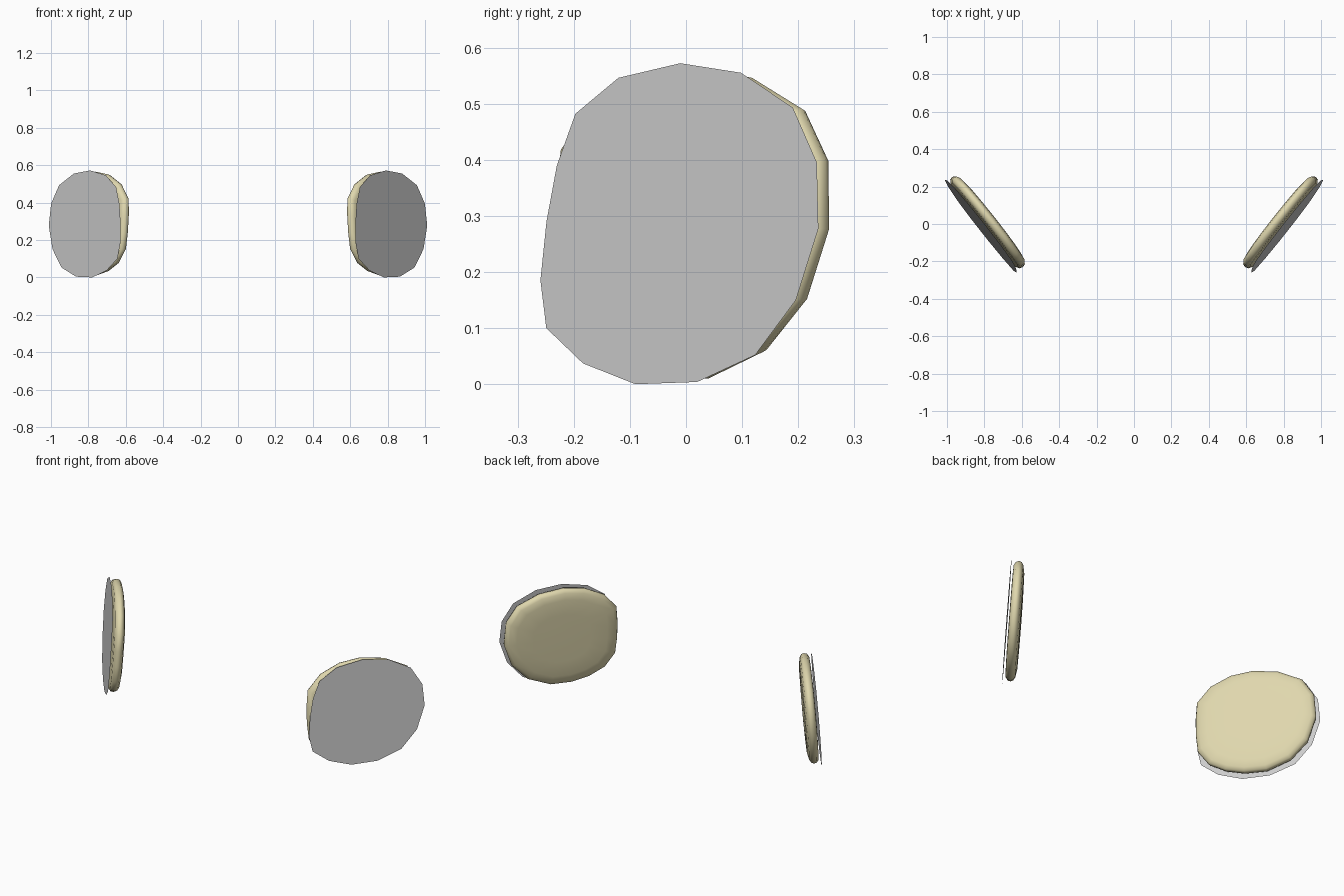
import bpy, bmesh
from mathutils import Vector

if "Cube" in bpy.data.objects:
    bpy.data.objects.remove(bpy.data.objects["Cube"])

# Local frame of the right-hand unit: U along the plate, N outward
U = Vector((0.62, 0.785, 0))
N = Vector((0.785, -0.62, 0))
ZC = 0.285

PLATE = [(.482, .572), (.621, .555), (.742, .493), (.802, .395), (.812, .277),
         (.768, .15), (.681, .052), (.552, .004), (.412, 0), (.291, .037),
         (.204, .1), (.186, .185), (.194, .29), (.212, .39), (.249, .482), (.343, .546)]
PAD = [(.482, .565), (.615, .546), (.733, .49), (.791, .4), (.80, .277), (.756, .15),
       (.668, .058), (.545, .01), (.43, .01), (.335, .032), (.252, .075), (.197, .15),
       (.188, .24), (.188, .33), (.196, .42), (.265, .5), (.37, .55)]


def place(u, z, depth, side):
    p = U * u + N * (.647 - depth - .07 * (z - ZC))
    return (p.x * side, p.y, z)


def make(name, outline, rings, side, mat=None, closed=True):
    # Stack scaled copies of the outline through the thickness
    bm = bmesh.new()
    loops = []
    for depth, s in rings:
        loops.append([bm.verts.new(place(.5 + (u - .5) * s, ZC + (z - ZC) * s, depth, side))
                      for u, z in outline])
    n = len(outline)
    for a, b in zip(loops, loops[1:]):
        for i in range(n):
            j = (i + 1) % n
            bm.faces.new((a[i], a[j], b[j], b[i]))
    bm.faces.new(loops[0])
    if closed:
        bm.faces.new(loops[-1])
        bmesh.ops.recalc_face_normals(bm, faces=bm.faces)
    else:
        bm.normal_update()
        for f in bm.faces:
            if f.normal.x * side < 0:
                f.normal_flip()
    me = bpy.data.meshes.new(name)
    bm.to_mesh(me)
    bm.free()
    for p in me.polygons:
        p.use_smooth = True
    if mat:
        me.materials.append(mat)
    ob = bpy.data.objects.new(name, me)
    bpy.context.collection.objects.link(ob)


cream = bpy.data.materials.new("cream")
cream.diffuse_color = (0.74, 0.68, 0.42, 1)
cream.use_nodes = True
cream.node_tree.nodes["Principled BSDF"].inputs["Base Color"].default_value = cream.diffuse_color

for side, label in ((1, "right"), (-1, "left")):
    # Thin flat outer plate
    make(label + "_plate", PLATE, [(0, 1)], side, closed=False)
    # Rounded pad behind it
    make(label + "_pad", PAD,
         [(.012, .80), (.014, .93), (.024, .985), (.04, 1), (.052, .985),
          (.062, .93), (.069, .80), (.071, .5)], side, cream)
